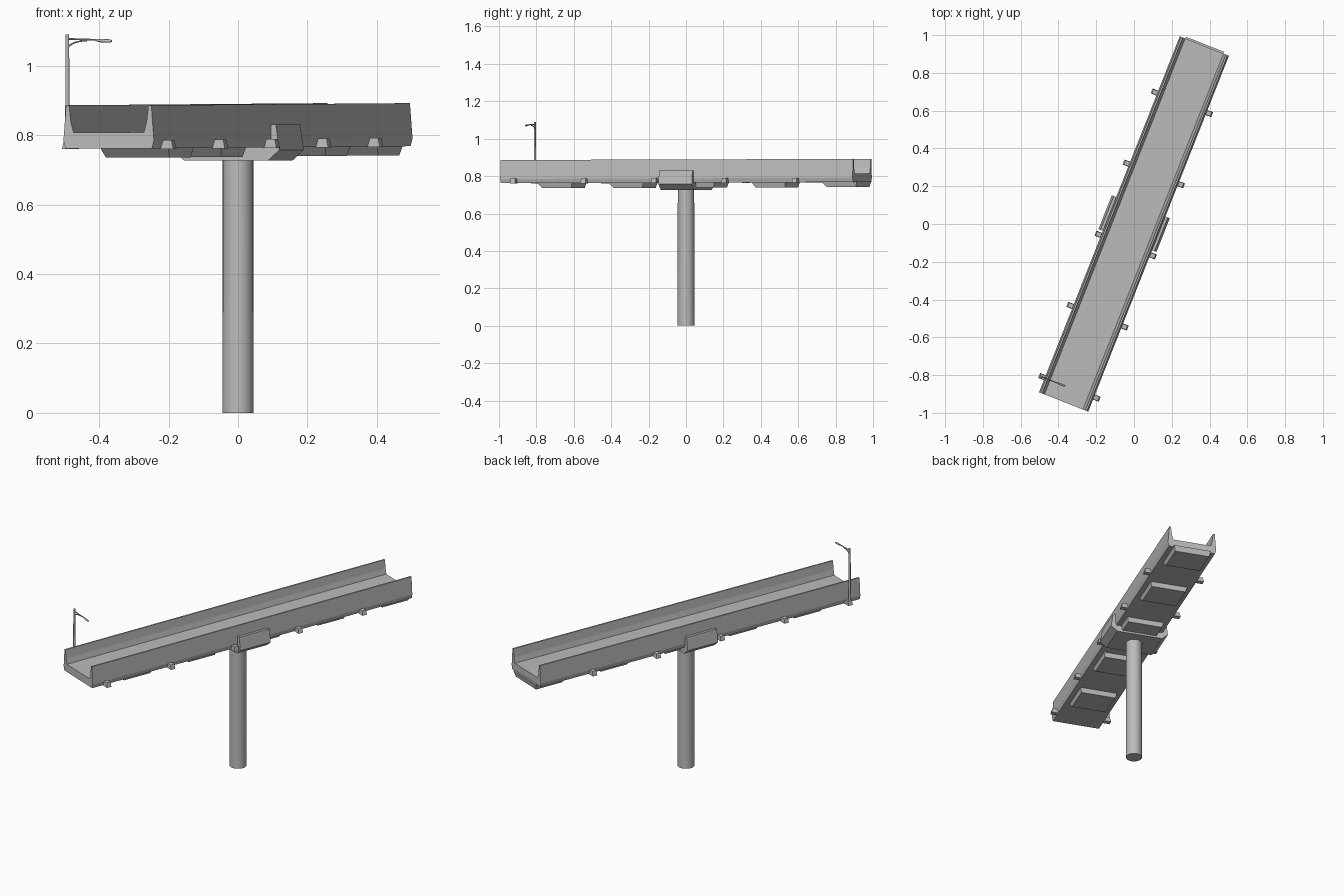
import bpy, bmesh, math
from mathutils import Matrix, Vector

if "Cube" in bpy.data.objects:
    bpy.data.objects.remove(bpy.data.objects["Cube"])

HEADING = Matrix.Rotation(-math.radians(21.57), 4, 'Z')   # deck runs diagonally
SLOPE = 0.003                                             # slight rise along the deck

concrete = bpy.data.materials.new("concrete grey")
concrete.diffuse_color = (0.5, 0.5, 0.5, 1)
concrete.use_nodes = True
concrete.node_tree.nodes["Principled BSDF"].inputs["Base Color"].default_value = concrete.diffuse_color


def finish(name, bm, turn=True):
    """Turn a bmesh from deck space into a named object."""
    bmesh.ops.recalc_face_normals(bm, faces=bm.faces)
    if turn:
        bm.transform(HEADING)
    me = bpy.data.meshes.new(name)
    bm.to_mesh(me)
    bm.free()
    me.materials.append(concrete)
    ob = bpy.data.objects.new(name, me)
    bpy.context.collection.objects.link(ob)
    return ob


def extrude_profile(name, half, y0, y1, slope=0.0):
    """Mirror a half profile (x, z) and sweep it along y."""
    prof = half + [(-x, z) for x, z in reversed(half)]
    bm = bmesh.new()
    vs = [bm.verts.new((x, y0, z + slope * y0)) for x, z in prof]
    face = bm.faces.new(vs)
    ext = bmesh.ops.extrude_face_region(bm, geom=[face])
    moved = [g for g in ext["geom"] if isinstance(g, bmesh.types.BMVert)]
    bmesh.ops.translate(bm, verts=moved, vec=(0, y1 - y0, slope * (y1 - y0)))
    return finish(name, bm)


def frustum(name, low, high, z0, z1):
    """Box whose bottom and top rectangles (x0, x1, y0, y1) differ."""
    bm = bmesh.new()
    rings = []
    for (x0, x1, y0, y1), z in ((low, z0), (high, z1)):
        rings.append([bm.verts.new((x, y, z)) for x, y in
                      ((x0, y0), (x1, y0), (x1, y1), (x0, y1))])
    for ring in rings:
        bm.faces.new(ring)
    for i in range(4):
        j = (i + 1) % 4
        bm.faces.new((rings[0][i], rings[0][j], rings[1][j], rings[1][i]))
    return finish(name, bm)


def tube(name, points, radii, sides=8):
    """Tapered tube through points lying in the x-z plane."""
    bm = bmesh.new()
    rings = []
    pts = [Vector(p) for p in points]
    for i, p in enumerate(pts):
        d = (pts[min(i + 1, len(pts) - 1)] - pts[max(i - 1, 0)]).normalized()
        a = Vector((0, 1, 0))
        b = d.cross(a)
        rings.append([bm.verts.new(p + radii[i] * (a * math.cos(t) + b * math.sin(t)))
                      for t in (2 * math.pi * k / sides for k in range(sides))])
    for r, s in zip(rings, rings[1:]):
        for k in range(sides):
            n = (k + 1) % sides
            bm.faces.new((r[k], r[n], s[n], s[k]))
    bm.faces.new(rings[0])
    bm.faces.new(rings[-1])
    return finish(name, bm)


# Trough shaped road deck with parapets
extrude_profile("road_deck",
                [(0.134, 0.765), (0.140, 0.788), (0.132, 0.889), (0.123, 0.889),
                 (0.117, 0.84), (0.109, 0.81)], -1.013, 1.013, SLOPE)

# Cradle holding the deck on the column
extrude_profile("column_cradle",
                [(0.130, 0.727), (0.165, 0.757), (0.154, 0.831), (0.139, 0.831),
                 (0.139, 0.785), (0.130, 0.764)], -0.094, 0.098)

# Round column
bm = bmesh.new()
bmesh.ops.create_cone(bm, cap_ends=True, segments=24, radius1=0.045, radius2=0.044,
                      depth=0.735, matrix=Matrix.Translation((0, 0, 0.3675)))
column = finish("column", bm, turn=False)

# Tapered panels beneath the deck
for i in range(5):
    v = -0.712 + 0.409 * i
    dz = SLOPE * v
    frustum("underside_panel_%d" % (i + 1),
            (-0.098, 0.098, v - 0.075, v + 0.091),
            (-0.107, 0.107, v - 0.104, v + 0.099),
            0.738 + dz, 0.77 + dz)

# Lamp sockets along both sides
for i in range(5):
    v = -0.93 + 0.405 * i
    dz = SLOPE * v
    for side, s in (("left", -1), ("right", 1)):
        xs = sorted((s * 0.13, s * 0.172))
        xt = sorted((s * 0.13, s * 0.166))
        frustum("lamp_socket_%s_%d" % (side, i + 1),
                (xs[0], xs[1], v - 0.014, v + 0.014),
                (xt[0], xt[1], v - 0.012, v + 0.012), 0.763 + dz, 0.789 + dz)

# Street lamp: pole, straight arm, curved brace and flat head
LX, LY = -0.16, -0.932
pole = tube("lamp_pole", [(LX, LY, 0.78), (LX, LY, 0.89), (LX, LY, 1.09)],
            [0.0075, 0.0065, 0.0055])
arm = tube("lamp_arm", [(LX, LY, 1.077), (LX + 0.1, LY, 1.074)], [0.003, 0.003], 6)
brace_pts = []
for k in range(7):
    t = math.pi / 2 * k / 6
    brace_pts.append((LX + 0.06 * (1 - math.cos(t)), LY, 1.046 + 0.026 * math.sin(t)))
brace = tube("lamp_brace", brace_pts, [0.0025] * 7, 6)
head = tube("lamp_head",
            [(LX + 0.09, LY, 1.073), (LX + 0.105, LY, 1.072), (LX + 0.13, LY, 1.071),
             (LX + 0.137, LY, 1.071)], [0.003, 0.005, 0.005, 0.003])

# Smooth the round parts only
for ob in (column, pole, arm, brace, head):
    bpy.ops.object.select_all(action='DESELECT')
    ob.select_set(True)
    bpy.context.view_layer.objects.active = ob
    bpy.ops.object.shade_smooth_by_angle(angle=math.radians(50))
